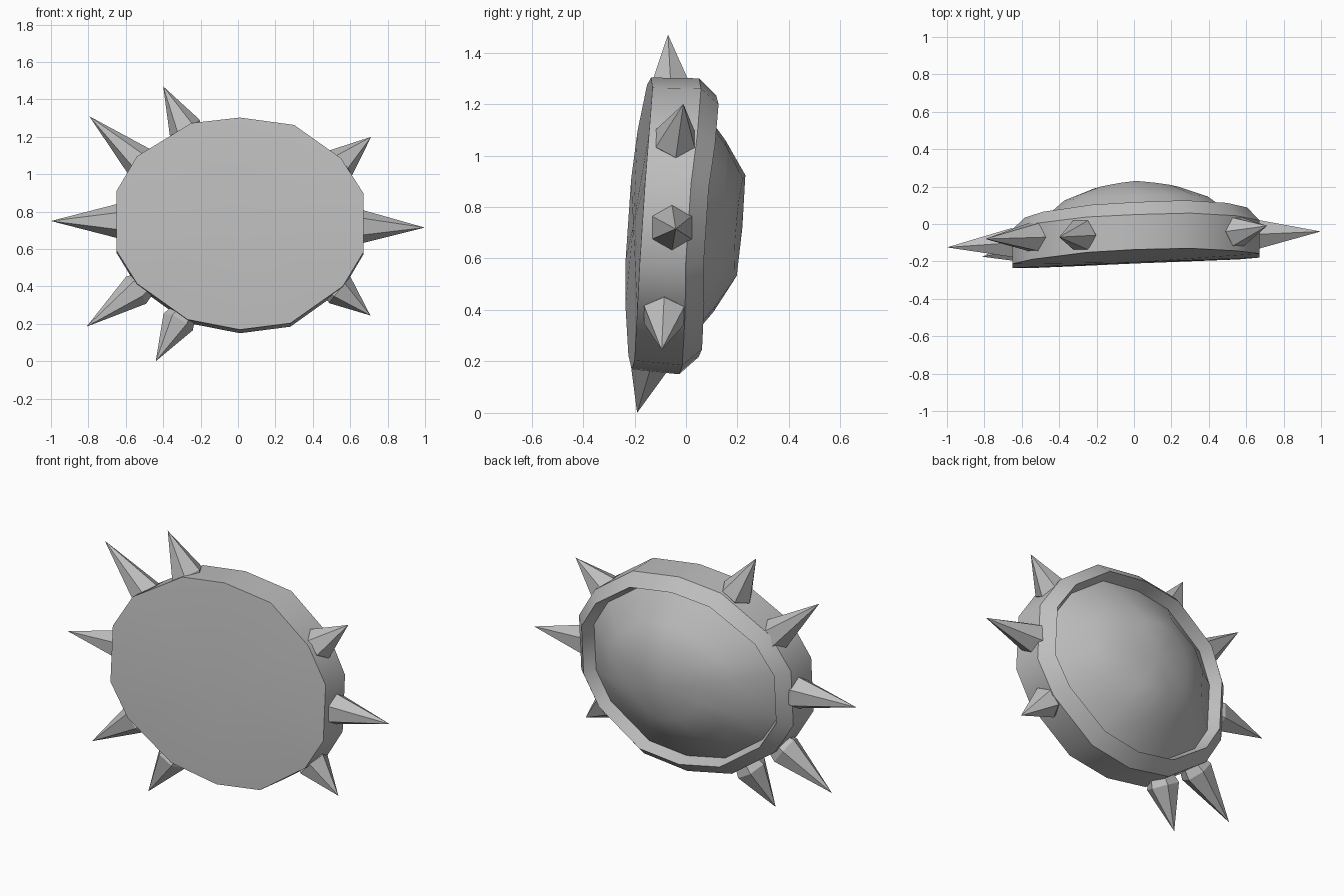
import bpy, bmesh, math
from mathutils import Vector

if "Cube" in bpy.data.objects:
    bpy.data.objects.remove(bpy.data.objects["Cube"])

grey = bpy.data.materials.new("grey metal")
grey.diffuse_color = (0.52, 0.52, 0.52, 1)
grey.use_nodes = True
grey.node_tree.nodes["Principled BSDF"].inputs["Base Color"].default_value = grey.diffuse_color

CX, CZ = 0.01, 0.73
# Outline of the disc, (x, z)
OUTLINE = [(0.01, 1.30), (0.30, 1.26), (0.55, 1.08), (0.67, 0.89), (0.67, 0.57),
           (0.56, 0.385), (0.28, 0.185), (0.01, 0.15), (-0.27, 0.205), (-0.54, 0.40),
           (-0.65, 0.58), (-0.65, 0.90), (-0.54, 1.09), (-0.25, 1.27)]


def ring(bm, scale, depth, sx=1.0, dz=0.0):
    """Scaled copy of the outline, placed on a surface y = depth(x, z)."""
    out = []
    for x, z in OUTLINE:
        px, pz = CX + (x - CX) * scale * sx, CZ + dz + (z - CZ) * scale
        out.append(bm.verts.new((px, depth(px, pz - CZ), pz)))
    return out


def bridge(bm, a, b):
    n = len(a)
    for i in range(n):
        bm.faces.new((a[i], a[(i + 1) % n], b[(i + 1) % n], b[i]))


def fan(bm, loop, point):
    c = bm.verts.new(point)
    for i in range(len(loop)):
        bm.faces.new((loop[i], loop[(i + 1) % len(loop)], c))


def finish(bm, name, angle):
    bmesh.ops.recalc_face_normals(bm, faces=bm.faces)
    mesh = bpy.data.meshes.new(name)
    bm.to_mesh(mesh)
    bm.free()
    ob = bpy.data.objects.new(name, mesh)
    bpy.context.collection.objects.link(ob)
    mesh.materials.append(grey)
    if angle:
        bpy.ops.object.select_all(action='DESELECT')
        ob.select_set(True)
        bpy.context.view_layer.objects.active = ob
        bpy.ops.object.shade_smooth_by_angle(angle=math.radians(angle))
    return ob


def tilted(base, slope=0.03, drop=0.0):
    """Leaning surface whose left and right ends drop forward."""
    return lambda x, z: base + slope * x + 0.067 * z - drop * (x / 0.62) ** 4


def front(x, z):
    return -0.20 + 0.042 * x + 0.065 * z + 0.025 * (z / 0.56) ** 2


def dome_top(x, z):
    return 0.215 + 0.03 * x + 0.085 * z - 0.027 * abs(x / 0.24)


# Body: front plate, side band, bevelled rim, recess and domed back
bm = bmesh.new()
loops = [ring(bm, 0.986, front, 1.015, 0.011),
         ring(bm, 1.0, tilted(0.012, 0.04, 0.022)),
         ring(bm, 0.885, tilted(0.083, 0.05, 0.038), 1.02),
         ring(bm, 0.845, tilted(0.01, 0.05, 0.038), 1.01),
         ring(bm, 0.58, tilted(0.13)),
         ring(bm, 0.34, dome_top)]
for a, b in zip(loops, loops[1:]):
    bridge(bm, a, b)
fan(bm, loops[0], (CX, -0.205, CZ))
fan(bm, loops[-1], (CX, 0.219, CZ - 0.01))
finish(bm, "domed_disc", 35)

# Spikes: centre of the widest ring and tip
SPIKES = [((0.66, -0.055, 0.72), (0.998, -0.04, 0.715)),
          ((0.55, -0.04, 1.06), (0.712, -0.01, 1.20)),
          ((0.545, -0.085, 0.38), (0.708, -0.095, 0.245)),
          ((-0.525, -0.07, 1.065), (-0.795, -0.08, 1.31)),
          ((-0.65, -0.10, 0.75), (-1.0, -0.125, 0.75)),
          ((-0.545, -0.13, 0.38), (-0.81, -0.175, 0.185)),
          ((-0.285, -0.06, 1.25), (-0.40, -0.07, 1.47)),
          ((-0.32, -0.14, 0.21), (-0.44, -0.19, 0.0))]

for k, (centre, tip) in enumerate(SPIKES):
    c, t = Vector(centre), Vector(tip)
    axis = (t - c).normalized()
    u = axis.cross(Vector((0, 1, 0))).normalized()
    v = axis.cross(u)
    bm = bmesh.new()
    hexes = []
    for back, r in ((0.09, 0.06), (0.0, 0.09)):
        hexes.append([bm.verts.new(c - axis * back
                                   + (u * math.cos(i * math.pi / 3) + v * math.sin(i * math.pi / 3)) * r)
                      for i in range(6)])
    bridge(bm, *hexes)
    bm.faces.new(hexes[0])
    fan(bm, hexes[1], t)
    finish(bm, "spike_%d" % (k + 1), 0)
